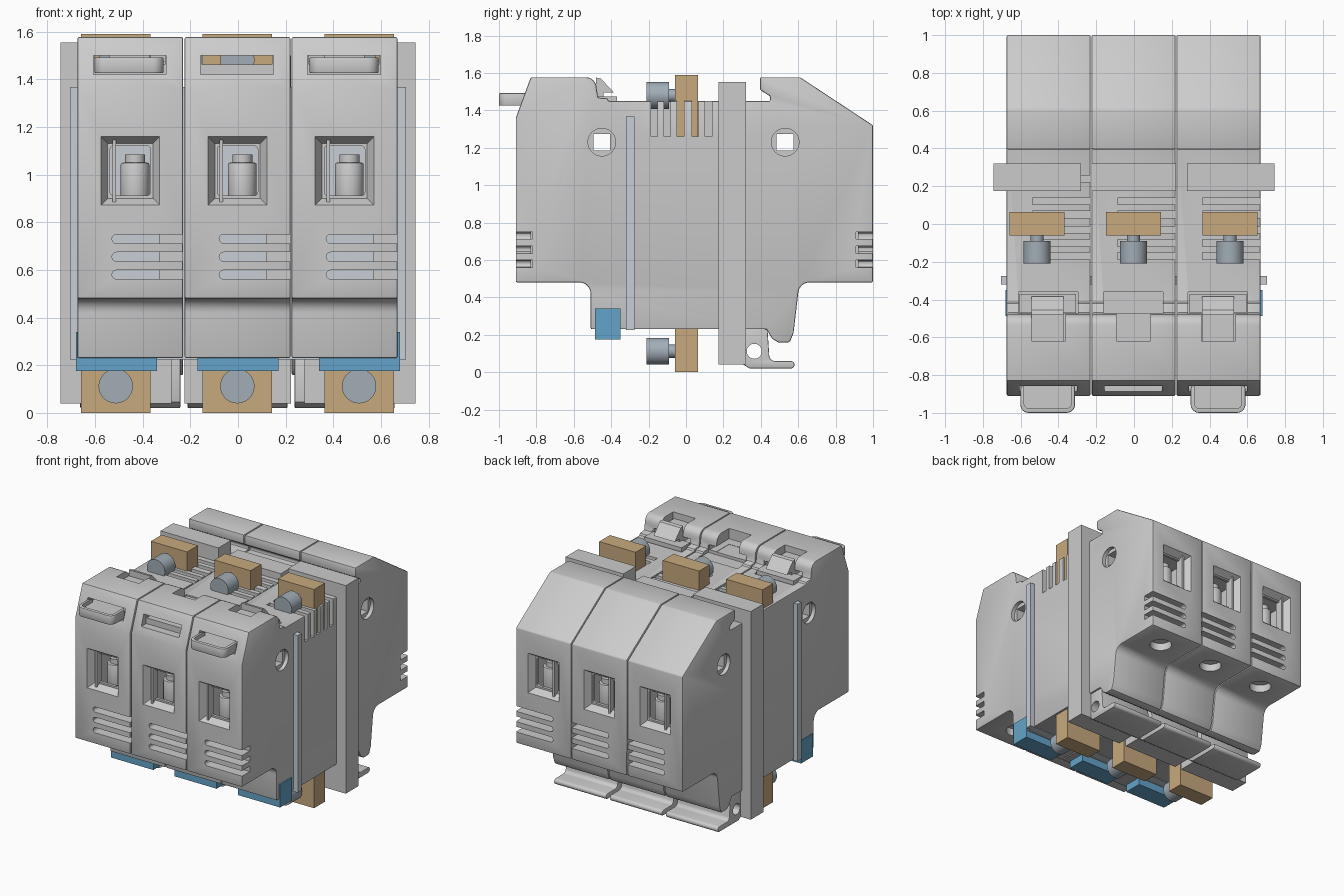
import bpy, bmesh, math

if "Cube" in bpy.data.objects:
    bpy.data.objects.remove(bpy.data.objects["Cube"])

CENTRES = (-0.452, -0.002, 0.447)   # the three pole modules
POLES = (-0.513, -0.003, 0.508)     # terminals and screws
HALF = 0.2222


def material(name, rgb):
    m = bpy.data.materials.new(name)
    m.diffuse_color = (*rgb, 1)
    m.use_nodes = True
    m.node_tree.nodes["Principled BSDF"].inputs["Base Color"].default_value = m.diffuse_color
    return m


COPPER = material("copper", (0.58, 0.40, 0.21))
BLUE = material("blue", (0.13, 0.37, 0.58))
STEEL = material("steel", (0.36, 0.42, 0.47))
PALE = material("pale", (0.57, 0.62, 0.66))


def loft(name, loops, mat=None):
    """Closed solid through matching loops of 3D points."""
    bm = bmesh.new()
    rings = [[bm.verts.new(p) for p in lp] for lp in loops]
    n = len(rings[0])
    for a, b in zip(rings, rings[1:]):
        for i in range(n):
            bm.faces.new((a[i], a[(i + 1) % n], b[(i + 1) % n], b[i]))
    bm.faces.new(rings[0])
    bm.faces.new(rings[-1])
    bmesh.ops.recalc_face_normals(bm, faces=bm.faces)
    me = bpy.data.meshes.new(name)
    bm.to_mesh(me)
    bm.free()
    if mat:
        me.materials.append(mat)
    ob = bpy.data.objects.new(name, me)
    bpy.context.collection.objects.link(ob)
    return ob


def place(p, axis, v):
    q = list(p)
    q.insert("xyz".index(axis), v)
    return q


def prism(name, pts, axis, a, b, mat=None):
    return loft(name, [[place(p, axis, v) for p in pts] for v in (a, b)], mat)


def rect(u0, u1, v0, v1):
    return [(u0, v0), (u1, v0), (u1, v1), (u0, v1)]


def box(name, x0, x1, y0, y1, z0, z1, mat=None):
    return prism(name, rect(x0, x1, y0, y1), "z", z0, z1, mat)


def arc(cu, cv, r, a0, a1, n=7):
    angs = [math.radians(a0 + (a1 - a0) * i / (n - 1)) for i in range(n)]
    return [(cu + r * math.cos(t), cv + r * math.sin(t)) for t in angs]


def circle(cu, cv, r, n=40):
    return arc(cu, cv, r, 0, 360, n + 1)[:-1]


def rounded(u0, u1, v0, v1, r):
    return (arc(u0 + r, v0 + r, r, 180, 270) + arc(u1 - r, v0 + r, r, 270, 360)
            + arc(u1 - r, v1 - r, r, 0, 90) + arc(u0 + r, v1 - r, r, 90, 180))


def finish(ob, cutters=(), bevel=0):
    """Bevel, cut, bake the modifiers and smooth by angle."""
    if bevel:
        m = ob.modifiers.new("bevel", "BEVEL")
        m.width, m.segments, m.limit_method = bevel, 2, "ANGLE"
        m.angle_limit = math.radians(30)
    for c in cutters:
        m = ob.modifiers.new("cut", "BOOLEAN")
        m.operation, m.solver, m.object = "DIFFERENCE", "EXACT", c
    bpy.context.view_layer.update()
    me = bpy.data.meshes.new_from_object(ob.evaluated_get(bpy.context.evaluated_depsgraph_get()))
    ob.modifiers.clear()
    ob.data = me
    for c in cutters:
        bpy.data.objects.remove(c)
    me.shade_smooth()
    me.set_sharp_from_angle(angle=math.radians(30))
    return ob


def repeat(ob, xs):
    """Put the object at the first x and linked copies at the others."""
    for i, x in enumerate(xs):
        o = ob if i == 0 else ob.copy()
        if i:
            bpy.context.collection.objects.link(o)
        o.location.x = x


# module housing: side profile (y, z)
profile = ([(-0.91, 0.48), (-0.91, 1.36), (-0.83, 1.577)] + arc(-0.535, 1.52, 0.057, 90, 0)
           + [(-0.47, 1.468), (-0.42, 1.465), (-0.415, 1.45), (0.45, 1.45), (0.45, 1.475),
              (0.395, 1.51), (0.395, 1.577), (0.61, 1.577), (1.0, 1.32), (1.0, 0.48)]
           + arc(0.66, 0.42, 0.06, 90, 170) + [(0.575, 0.21), (0.555, 0.16), (0.495, 0.158)]
           + [(0.46, 0.18), (0.43, 0.23), (-0.51, 0.23)] + arc(-0.57, 0.42, 0.06, 0, 90))
housing = prism("module_housing", profile, "x", -HALF, HALF)

cuts = []
for face, s, back in ((-0.91, -1, -0.315), (1.0, 1, 0.40)):
    def deep(d):
        return face - s * d
    # inner chamber, window with sloping rim, vent slots
    ys = sorted((deep(0.08), back))
    cuts.append(box("cut", -0.15, 0.12, *ys, 0.55, 1.15))
    rims = [(-0.01, 0.13, 0.865, 1.165), (0.045, 0.095, 0.9, 1.13), (0.1, 0.095, 0.9, 1.13)]
    cuts.append(loft("cut", [[(x, deep(d), z) for x, z in rect(-w, w, z0, z1)]
                             for d, w, z0, z1 in rims]))
    for z in (0.73, 0.655, 0.58):
        slot = arc(-0.058, z, 0.019, 90, 270) + [(0.3, z - 0.019), (0.3, z + 0.019)]
        cuts.append(prism("cut", slot, "y", deep(-0.05), deep(0.09)))
# cable entries in the ledges
for y in (-0.73, 0.82):
    cuts.append(prism("cut", circle(0, y, 0.075), "z", 0.4, 0.535))
# square holes with round counterbores
for y in (-0.45, 0.53):
    cuts.append(prism("cut", rect(y - 0.045, y + 0.045, 1.185, 1.275), "x", -0.3, 0.3))
    for s in (-1, 1):
        cuts.append(prism("cut", circle(y, 1.23, 0.074), "x", s * 0.195, s * 0.3))
# cooling slots in the top
for y in (-0.17, -0.1, -0.03, 0.05, 0.12, 0.24):
    cuts.append(box("cut", -0.085, 0.3, y - 0.018, y + 0.018, 1.26, 1.5))
# latch notch and handle opening in the front lip
cuts.append(box("cut", -0.09, 0.09, -0.62, -0.44, 1.46, 1.7))
cuts.append(box("cut", -0.16, 0.155, -0.475, -0.36, 1.44, 1.7))
cuts.append(box("cut", -0.155, 0.15, -1, -0.83, 1.42, 1.5))
cuts.append(box("cut", -0.15, 0.145, -0.85, -0.46, 1.462, 1.499))
repeat(finish(housing, cuts, 0.008), CENTRES)

# terminal screws and frames inside the windows
for label, face, s in (("front", -0.91, -1), ("rear", 1.0, 1)):
    def yy(d0, d1):
        return sorted((face - s * d0, face - s * d1))
    block = prism(label + "_window_block", circle(0.02, face - s * 0.13, 0.06), "z", 0.86, 1.05)
    repeat(finish(block, bevel=0.008), CENTRES)
    cap = prism(label + "_window_cap", circle(0.02, face - s * 0.13, 0.042), "z", 1.05, 1.085)
    repeat(finish(cap), CENTRES)
    repeat(box(label + "_window_post", -0.075, -0.06, *yy(0.02, 0.08), 0.87, 1.16), CENTRES)
    frame = prism(label + "_window_frame", rounded(-0.1, 0.1, 0.895, 1.135, 0.02), "y", *yy(0.05, 0.07))
    hole = prism("cut", rounded(-0.085, 0.085, 0.912, 1.12, 0.015), "y", *yy(0.02, 0.1))
    repeat(finish(frame, [hole]), CENTRES)

# pull handles and hooked latches on the outer modules
outer = (CENTRES[0] - 0.005, CENTRES[2] - 0.002)
handle = prism("pull_handle", rounded(-0.145, 0.145, -1.0, -0.83, 0.045), "z", 1.425, 1.492)
groove = prism("cut", rounded(-0.125, 0.125, -0.978, -0.8, 0.03), "z", 1.465, 1.6)
repeat(finish(handle, [groove], 0.006), outer)
hook = [(-0.48, 1.575), (-0.455, 1.57), (-0.385, 1.495), (-0.44, 1.495), (-0.44, 1.46),
        (-0.62, 1.46), (-0.62, 1.53), (-0.48, 1.53)]
repeat(prism("latch_hook", hook, "x", -0.085, 0.085), outer)
repeat(box("latch_base", -0.15, 0.15, -0.47, -0.37, 1.44, 1.475), outer)

# rail clip foot under each module
foot_pts = ([(0.30, 0.24), (0.30, 0.045), (0.34, 0.02)] + arc(0.56, 0.04, 0.02, 270, 450, 9)
            + [(0.475, 0.06)] + arc(0.475, 0.09, 0.03, 260, 190, 5) + [(0.435, 0.24)])
foot = prism("rail_foot", foot_pts, "x", -0.21, 0.21)
repeat(finish(foot, [prism("cut", circle(0.365, 0.112, 0.04), "x", -0.3, 0.3)], 0.005), CENTRES)

# barrier plates behind the terminals
for name, x0, x1, top in (("left", -0.745, -0.28, 1.553), ("middle", -0.225, 0.222, 1.5),
                          ("right", 0.28, 0.745, 1.553)):
    box(name + "_barrier_plate", x0, x1, 0.175, 0.32, 0.04, top)

# thin pale plate passing through all modules
box("separator_plate", -0.705, 0.705, -0.32, -0.275, 0.225, 1.368, PALE)

# copper terminals, screws and blue blocks
for label, z0, z1, zc in (("upper", 1.26, 1.59, 1.48), ("lower", 0.0, 0.24, 0.112)):
    repeat(box(label + "_terminal", -0.146, 0.146, -0.06, 0.063, z0, z1, COPPER), POLES)
    screw = prism(label + "_screw", circle(0, zc, 0.072), "y", -0.21, -0.09, STEEL)
    repeat(finish(screw), POLES)
    shaft = prism(label + "_screw_shaft", circle(0, zc, 0.035, 24), "y", -0.1, -0.05, STEEL)
    repeat(finish(shaft), POLES)
repeat(box("blue_block", -0.17, 0.17, -0.487, -0.35, 0.175, 0.34, BLUE), (-0.51, 0, 0.51))
